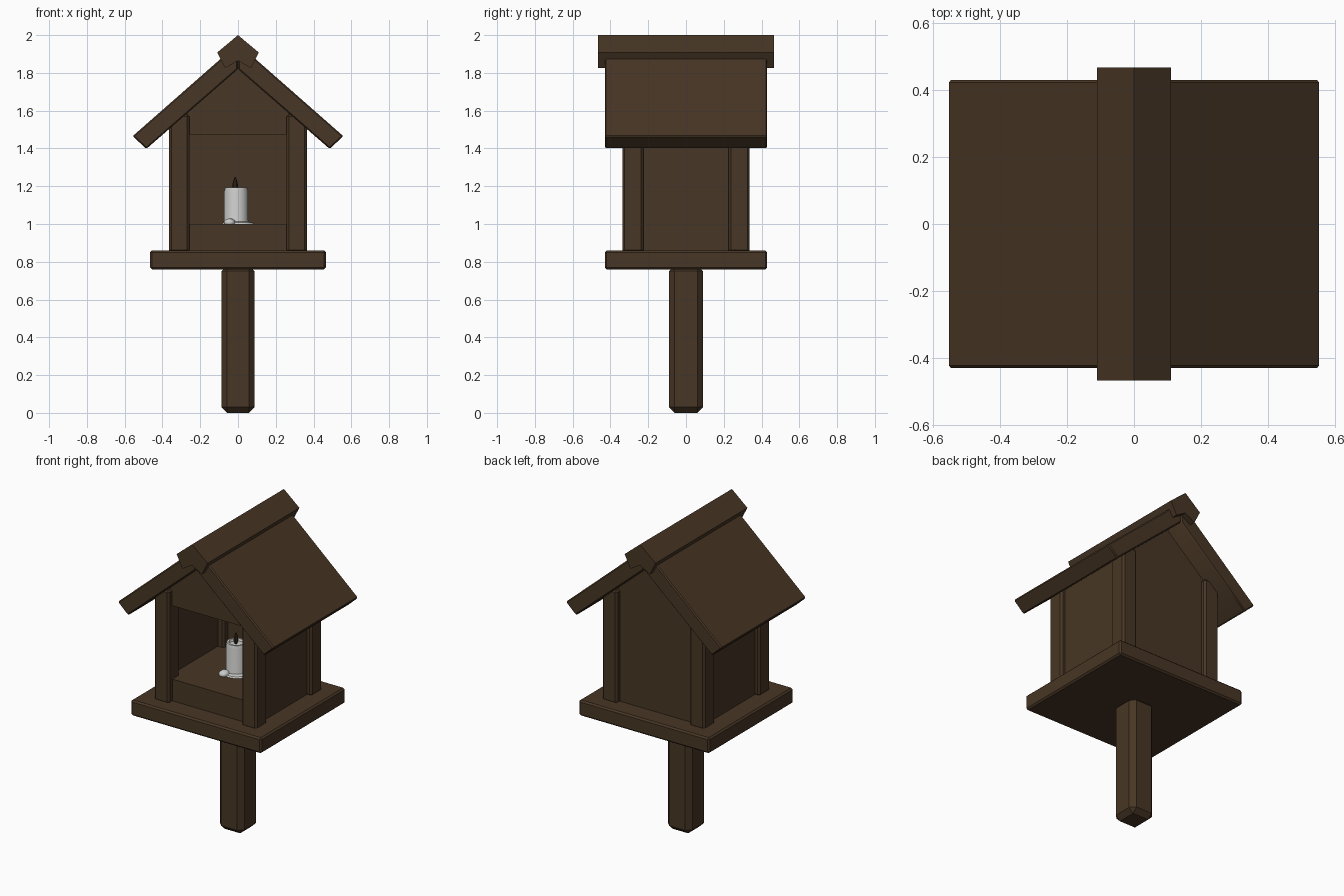
import bpy, bmesh, math
from mathutils import Matrix

if "Cube" in bpy.data.objects:
    bpy.data.objects.remove(bpy.data.objects["Cube"])


def material(name, rgb):
    m = bpy.data.materials.new(name)
    m.diffuse_color = (*rgb, 1)
    m.use_nodes = True
    m.node_tree.nodes["Principled BSDF"].inputs["Base Color"].default_value = m.diffuse_color
    return m


WOOD = material("dark brown wood", (0.064, 0.037, 0.018))
WAX = material("pale wax", (0.60, 0.60, 0.59))
WICK = material("charred wick", (0.03, 0.018, 0.01))


def finish(name, bm, mat, bevel=0.0, angle=35):
    if bevel:
        edges = [e for e in bm.edges if e.calc_face_angle(0) > 0.3]
        bmesh.ops.bevel(bm, geom=edges, offset=bevel, segments=1,
                        affect='EDGES', clamp_overlap=True)
    bmesh.ops.recalc_face_normals(bm, faces=bm.faces[:])
    me = bpy.data.meshes.new(name)
    bm.to_mesh(me)
    bm.free()
    me.materials.append(mat)
    ob = bpy.data.objects.new(name, me)
    bpy.context.collection.objects.link(ob)
    bpy.ops.object.select_all(action='DESELECT')
    ob.select_set(True)
    bpy.context.view_layer.objects.active = ob
    bpy.ops.object.shade_smooth_by_angle(angle=math.radians(angle))
    return ob


def box(name, x, y, z, bevel=0.006, mat=WOOD):
    bm = bmesh.new()
    bmesh.ops.create_cube(bm, size=1)
    for v in bm.verts:
        v.co = [lo + (hi - lo) * (c + 0.5) for c, (lo, hi) in zip(v.co, (x, y, z))]
    return finish(name, bm, mat, bevel)


def prism(name, pts, y0, y1, bevel=0.006):
    """Extrude an x-z outline along y."""
    bm = bmesh.new()
    face = bm.faces.new([bm.verts.new((x, y0, z)) for x, z in pts])
    new = bmesh.ops.extrude_face_region(bm, geom=[face])['geom']
    bmesh.ops.translate(bm, vec=(0, y1 - y0, 0),
                        verts=[g for g in new if isinstance(g, bmesh.types.BMVert)])
    return finish(name, bm, WOOD, bevel)


def lathe(name, center, rings, sides, mat):
    """Stack of (radius, z) rings around a vertical axis."""
    bm = bmesh.new()
    loops = [[bm.verts.new((center[0] + r * math.cos(2 * math.pi * i / sides),
                            center[1] + r * math.sin(2 * math.pi * i / sides), z))
              for i in range(sides)] for r, z in rings]
    for a, b in zip(loops, loops[1:]):
        for i in range(sides):
            j = (i + 1) % sides
            bm.faces.new((a[i], a[j], b[j], b[i]))
    bm.faces.new(loops[0])
    bm.faces.new(loops[-1])
    return finish(name, bm, mat)


# Pole and platform
box("pole", (-0.087, 0.087), (-0.09, 0.09), (0, 0.78), 0.03)
box("platform", (-0.465, 0.465), (-0.43, 0.43), (0.76, 0.86), 0.01)

# Raised floor, whose front face is the sill board
box("floor_block", (-0.33, 0.33), (-0.30, 0.30), (0.85, 1.0), 0)

# Corner posts and side walls
for sx, side in ((-1, "left"), (1, "right")):
    xs = sorted((sx * 0.258, sx * 0.365))
    for sy, end in ((-1, "front"), (1, "back")):
        box(f"{end}_{side}_corner_post", xs, sorted((sy * 0.225, sy * 0.337)),
            (0.85, 1.58), 0.012)
    box(f"{side}_wall", sorted((sx * 0.30, sx * 0.335)), (-0.29, 0.29), (0.86, 1.58), 0)

# Front gable above the opening, and full back wall
prism("front_gable", [(-0.32, 1.475), (0.32, 1.475), (0.32, 1.57), (0, 1.86), (-0.32, 1.57)],
      -0.305, -0.265, 0)
prism("back_wall", [(-0.32, 0.855), (0.32, 0.855), (0.32, 1.57), (0, 1.86), (-0.32, 1.57)],
      0.265, 0.305, 0)

# Roof slabs and ridge cap
for sx, side in ((-1, "left"), (1, "right")):
    prism(f"{side}_roof_slab", [(sx * x, z) for x, z in
          ((0, 1.955), (0.558, 1.465), (0.485, 1.398), (0, 1.82))], -0.43, 0.43, 0.007)
prism("ridge_cap", [(0, 2.0), (0.11, 1.908), (0.068, 1.825), (0, 1.865),
                    (-0.068, 1.825), (-0.11, 1.908)], -0.467, 0.467, 0)

# Candle with melted rim, wax puddle and wick
C = (-0.01, 0.0)
lathe("candle", C, [(0.070, 1.0), (0.064, 1.02), (0.064, 1.17), (0.058, 1.192),
                    (0.046, 1.192), (0.040, 1.18)], 14, WAX)
lathe("wax_puddle", (0.0, -0.01), [(0.085, 0.999), (0.078, 1.008), (0.05, 1.014)], 12, WAX)
bm = bmesh.new()
bmesh.ops.create_icosphere(bm, subdivisions=2, radius=1,
                           matrix=Matrix.Translation((-0.045, -0.075, 1.008))
                           @ Matrix.Diagonal((0.032, 0.038, 0.022, 1)))
finish("wax_drip", bm, WAX)
lathe("wick", (-0.015, 0.0), [(0.006, 1.175), (0.016, 1.20), (0.012, 1.222), (0.003, 1.25)],
      6, WICK)
